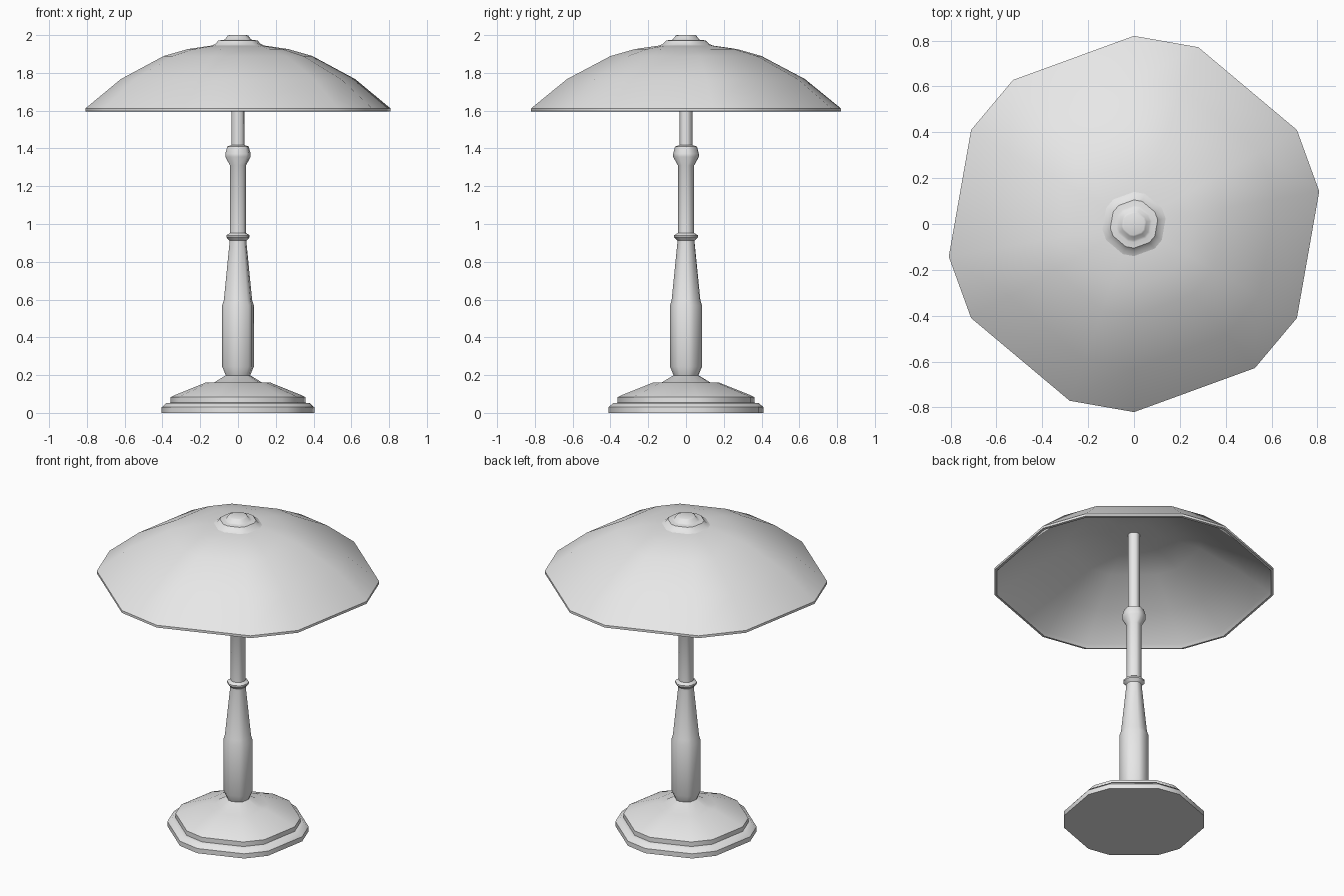
import bpy, bmesh, math

cube = bpy.data.objects.get("Cube")
if cube:
    bpy.data.objects.remove(cube, do_unlink=True)

grey = bpy.data.materials.new("light_grey")
grey.use_nodes = True
COLOUR = (0.8, 0.8, 0.8, 1)
grey.diffuse_color = COLOUR
grey.node_tree.nodes["Principled BSDF"].inputs["Base Color"].default_value = COLOUR

# Twelve corners in pairs: short 20 degree sides alternate with long 40 degree sides
ANGLES = [math.radians(60 * i + step) for i in range(6) for step in (10, 30)]


def turned(name, profile):
    """Sweep a (radius, height) profile round the corner angles and cap both ends."""
    bm = bmesh.new()
    rings = [[bm.verts.new((r * math.cos(a), r * math.sin(a), z)) for a in ANGLES]
             for r, z in profile]
    n = len(ANGLES)
    for low, high in zip(rings, rings[1:]):
        for i in range(n):
            j = (i + 1) % n
            bm.faces.new((low[i], low[j], high[j], high[i]))
    bm.faces.new(rings[0][::-1])
    bm.faces.new(rings[-1])
    bmesh.ops.recalc_face_normals(bm, faces=bm.faces)
    mesh = bpy.data.meshes.new(name)
    bm.to_mesh(mesh)
    bm.free()
    mesh.materials.append(grey)
    obj = bpy.data.objects.new(name, mesh)
    bpy.context.collection.objects.link(obj)
    bpy.ops.object.select_all(action='DESELECT')
    obj.select_set(True)
    bpy.context.view_layer.objects.active = obj
    bpy.ops.object.shade_smooth_by_angle(angle=math.radians(40))
    return obj


# Stepped foot
turned("base", [(.41, 0), (.41, .03), (.385, .052), (.362, .054), (.362, .083),
                (.345, .092), (.175, .16), (.127, .162), (.064, .2)])

# Turned column with a collar and a top knob
turned("column", [(.064, .195), (.085, .245), (.085, .57), (.076, .597),
                  (.046, .897), (.046, .912), (.063, .93), (.063, .94), (.043, .952),
                  (.043, 1.31), (.068, 1.355), (.068, 1.372), (.058, 1.41), (.035, 1.418)])

# Thin rod carrying the shade
turned("rod", [(.034, 1.4), (.034, 1.925)])

# Hollow shade: inner surface first, over the rim, then the outer surface
turned("shade", [(.14, 1.915), (.26, 1.9), (.39, 1.862), (.61, 1.742), (.79, 1.615),
                 (.805, 1.595), (.82, 1.597), (.82, 1.612), (.63, 1.767), (.4, 1.889),
                 (.27, 1.926), (.14, 1.945)])

# Cap on top of the shade
turned("finial", [(.14, 1.935), (.14, 1.945), (.122, 1.953), (.105, 1.972),
                  (.08, 1.974), (.07, 1.977), (.055, 1.997), (.048, 2)])
